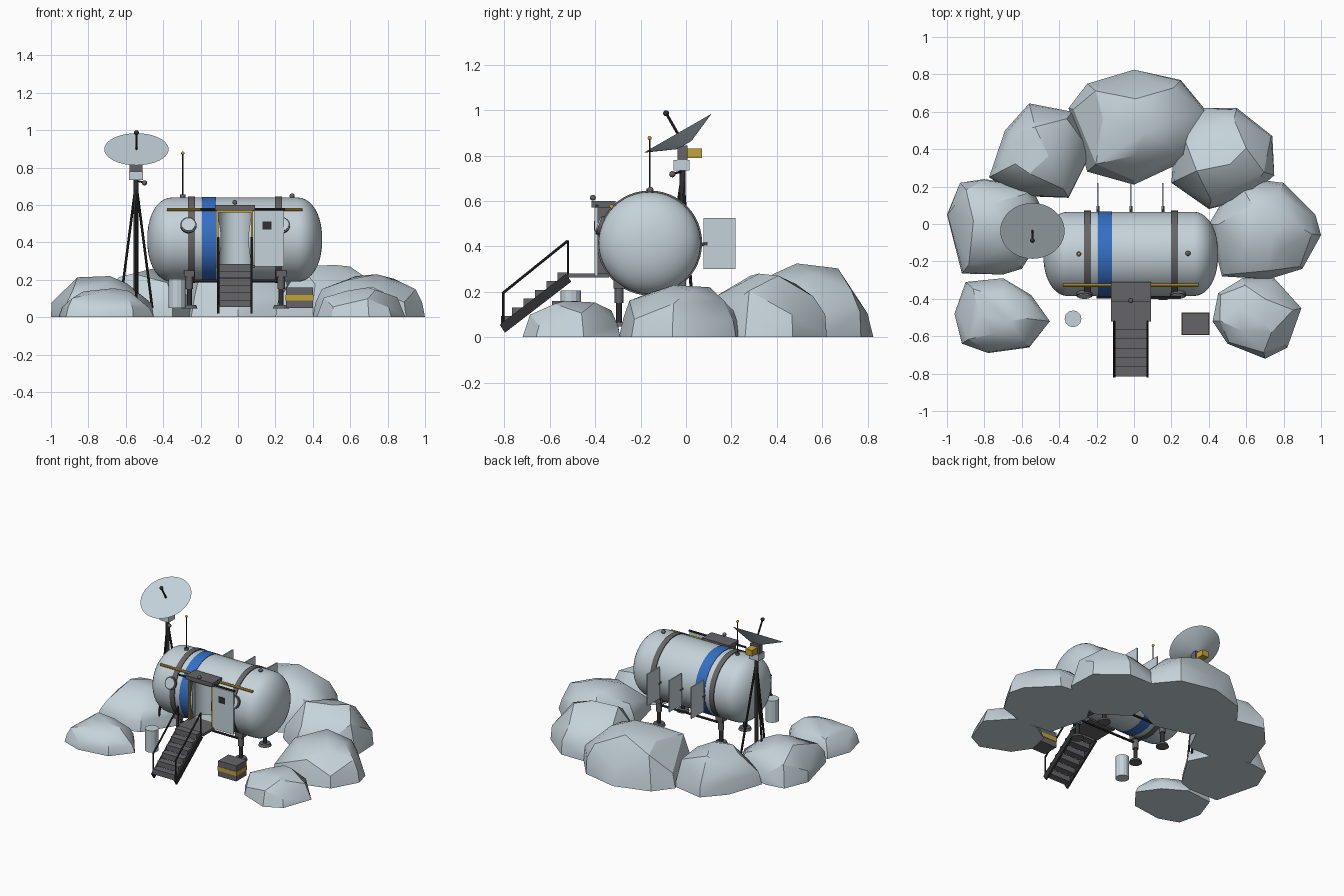
import bpy, bmesh, math, random
from mathutils import Vector, Matrix

if "Cube" in bpy.data.objects:
    bpy.data.objects.remove(bpy.data.objects["Cube"])

def material(name, rgb):
    m = bpy.data.materials.new(name)
    m.diffuse_color = (*rgb, 1)
    m.use_nodes = True
    m.node_tree.nodes["Principled BSDF"].inputs["Base Color"].default_value = m.diffuse_color
    return m

PALE = material("pale grey", (0.56, 0.65, 0.70))
GREY = material("mid grey", (0.13, 0.13, 0.14))
DARK = material("charcoal", (0.03, 0.03, 0.033))
GOLD = material("yellow", (0.55, 0.36, 0.04))
BLUE = material("blue", (0.035, 0.16, 0.55))

def finish(bm, name, mat, smooth=None):
    bmesh.ops.recalc_face_normals(bm, faces=bm.faces)
    me = bpy.data.meshes.new(name)
    bm.to_mesh(me)
    bm.free()
    ob = bpy.data.objects.new(name, me)
    bpy.context.collection.objects.link(ob)
    me.materials.append(mat)
    if smooth:
        shade(ob, smooth)
    return ob

def shade(ob, angle):
    bpy.ops.object.select_all(action='DESELECT')
    ob.select_set(True)
    bpy.context.view_layer.objects.active = ob
    bpy.ops.object.shade_smooth_by_angle(angle=math.radians(angle))

def box(name, mat, x0, x1, y0, y1, z0, z1):
    bm = bmesh.new()
    bmesh.ops.create_cube(bm, size=1)
    for v in bm.verts:
        v.co = Vector(((x0 + x1) / 2 + v.co.x * (x1 - x0),
                       (y0 + y1) / 2 + v.co.y * (y1 - y0),
                       (z0 + z1) / 2 + v.co.z * (z1 - z0)))
    return finish(bm, name, mat)

def rod(name, mat, a, b, r, segs=12, r2=None, smooth=40):
    a, b = Vector(a), Vector(b)
    bm = bmesh.new()
    rot = (b - a).to_track_quat('Z', 'Y').to_matrix().to_4x4()
    bmesh.ops.create_cone(bm, cap_ends=True, segments=segs, radius1=r,
                          radius2=r if r2 is None else r2, depth=(b - a).length,
                          matrix=Matrix.Translation((a + b) / 2) @ rot)
    return finish(bm, name, mat, smooth)

def ball(name, mat, c, r):
    bm = bmesh.new()
    bmesh.ops.create_uvsphere(bm, u_segments=12, v_segments=8, radius=r, matrix=Matrix.Translation(c))
    return finish(bm, name, mat, 60)

# Rocks: tapered layers of a footprint, wrapped in a convex hull
def rock(name, h, foot, seed):
    rnd = random.Random(seed)
    xs, ys = zip(*foot)
    c = Vector(((min(xs) + max(xs)) / 2, (min(ys) + max(ys)) / 2, 0))
    bm = bmesh.new()
    for s, t in ((1, 0), (0.97, 0.35), (0.83, 0.72), (0.5, 0.96)):
        for i, (x, y) in enumerate(foot):
            if t > 0.6 and i % 2 == (t > 0.9):
                continue
            k = s * (1 if t == 0 else rnd.uniform(0.94, 1.02))
            z = t * h * (1 if t == 0 else rnd.uniform(0.85, 1.03))
            bm.verts.new(c + Vector(((x - c.x) * k, (y - c.y) * k, z)))
    bm.verts.new(c + Vector((0.04, -0.03, h)))
    res = bmesh.ops.convex_hull(bm, input=bm.verts)
    bmesh.ops.delete(bm, geom=[v for v in bm.verts if not v.link_faces], context='VERTS')
    bmesh.ops.dissolve_limit(bm, angle_limit=0.05, verts=bm.verts, edges=bm.edges)
    return finish(bm, name, PALE, 28)

rock("rock_left_front", 0.155, [(-.96, -.48), (-.90, -.31), (-.70, -.29), (-.55, -.38),
     (-.45, -.52), (-.56, -.66), (-.78, -.69), (-.92, -.64)], 1)
rock("rock_left", 0.22, [(-1, .05), (-.93, .22), (-.80, .24), (-.55, .2),
     (-.45, 0), (-.60, -.24), (-.70, -.27), (-.92, -.265)], 2)
rock("rock_left_back", 0.26, [(-.775, .25), (-.69, .5), (-.56, .645), (-.33, .6),
     (-.22, .4), (-.35, .14), (-.62, .15)], 3)
rock("rock_back", 0.325, [(-.35, .62), (-.25, .75), (0, .825), (.25, .77),
     (.39, .6), (.3, .35), (0, .21), (-.25, .28)], 4)
rock("rock_right_back", 0.28, [(.35, .62), (.55, .62), (.74, .47), (.75, .26),
     (.6, .13), (.4, .08), (.2, .22), (.22, .5)], 5)
rock("rock_right", 0.23, [(.55, .25), (.8, .22), (.97, .05), (1, -.06),
     (.9, -.24), (.72, -.295), (.47, -.28), (.4, 0)], 6)
rock("rock_right_front", 0.16, [(.45, -.37), (.58, -.29), (.75, -.29), (.895, -.45),
     (.82, -.66), (.70, -.72), (.5, -.64), (.42, -.52)], 7)

# Habitat hull: capsule spun about x, with rounded ends
CX, CY, CZ, R = -0.0175, -0.16, 0.415, 0.225
prof = []
for i in range(11):
    a = math.pi / 2 * i / 10
    prof.append((0.4675 - 0.13 * (1 - math.sin(a)), R * math.cos(a) ** 0.9 if i < 10 else 0))
prof = [(-x, r) for x, r in reversed(prof)] + prof
bm = bmesh.new()
vs = [bm.verts.new((CX + x, CY, CZ + r)) for x, r in prof]
es = [bm.edges.new(p) for p in zip(vs, vs[1:])]
bmesh.ops.spin(bm, geom=vs + es, cent=(CX, CY, CZ), axis=(1, 0, 0), angle=2 * math.pi, steps=48)
bmesh.ops.remove_doubles(bm, verts=bm.verts, dist=0.0005)
hull = finish(bm, "hull", PALE)

# Curved doorway recess cut into the hull
cutter = rod("doorway_cutter", PALE, (CX, -0.335, 0.278), (CX, -0.335, 0.572), 0.088, 32, smooth=None)
cutter.hide_render = True
mod = hull.modifiers.new("doorway", 'BOOLEAN')
mod.operation, mod.solver, mod.object = 'DIFFERENCE', 'EXACT', cutter
bpy.context.view_layer.objects.active = hull
bpy.ops.object.modifier_apply(modifier="doorway")
bpy.data.objects.remove(cutter)
shade(hull, 30)

# Hull bands
for n, m, x0, x1, r in (("rib_left", GREY, -.267, -.23, .231), ("rib_right", GREY, .198, .235, .231),
                        ("blue_band", BLUE, -.193, -.118, .228)):
    rod(n, m, (x0, CY, CZ), (x1, CY, CZ), r, 48)

# Landing legs with sleeves, brackets and foot pads
for sx, x in (("left", -.26), ("right", .23)):
    for sy, y in (("front", -.295), ("back", -.025)):
        n = f"{sy}_{sx}_leg"
        rod(n, DARK, (x, y, .06), (x, y, .26), .014)
        rod(n + "_sleeve", GREY, (x, y, .15), (x, y, .25), .02)
        box(n + "_bracket", GREY, x - .028, x + .028, y - .025, y + .025, .215, .25)
        rod(n + "_pad", GREY, (x, y, .048), (x, y, .066), .043, 16, .036)
for y in (-.295, -.025):
    rod("underframe_beam", DARK, (-.26, y, .195), (.23, y, .195), .008, 8)

# Portholes
d = Vector((0, -math.cos(.34), math.sin(.34)))
for x in (-.265, .235):
    c = Vector((x, CY, CZ))
    rod("porthole_rim", GREY, c + d * .2, c + d * .238, .043, 24)
    rod("porthole_glass", PALE, c + d * .2, c + d * .243, .035, 24)

# Airlock frame, header, sliding door
for x in (-.116, .07):
    box("door_jamb", GREY, x, x + .011, -.392, -.31, .278, .575)
    box("door_trim", GOLD, x, x + .011, -.4, -.392, .278, .575)
box("door_trim_top", GOLD, -.116, .081, -.4, -.392, .56, .572)
box("door_header", GREY, -.123, .09, -.415, -.31, .572, .6)
rod("door_rail", DARK, (-.2, -.392, .578), (.25, -.392, .578), .007, 8)
box("sliding_door", PALE, .085, .245, -.402, -.388, .27, .572)
box("sliding_door_window", DARK, .13, .18, -.406, -.4, .47, .512)
ball("door_lamp", GREY, (-.017, -.41, .614), .013)
rod("grab_rail", GOLD, (-.38, -.328, .576), (.345, -.328, .576), .009, 8)

# Platform and stairs
box("platform", GREY, -.123, .09, -.52, -.34, .262, .28)
for i in range(6):
    y, z = -.515 - .05 * i, .285 - .0385 * i
    box("stair_tread", GREY, -.1, .068, y - .05, y, z - .038, z)
for x in (-.112, .066):
    bm = bmesh.new()
    f = bm.faces.new([bm.verts.new((x, y, z)) for y, z in
                      ((-.82, .055), (-.797, .02), (-.505, .245), (-.53, .278))])
    g = bmesh.ops.extrude_face_region(bm, geom=[f])
    bmesh.ops.translate(bm, vec=(.012, 0, 0), verts=[v for v in g["geom"] if isinstance(v, bmesh.types.BMVert)])
    finish(bm, "stair_stringer", DARK)
    xc = x + .006
    rod("handrail", DARK, (xc, -.808, .193), (xc, -.52, .425), .006, 8)
    rod("handrail_post", DARK, (xc, -.805, .045), (xc, -.805, .195), .005, 8)
    rod("handrail_post", DARK, (xc, -.52, .265), (xc, -.52, .425), .005, 8)

# Radiator fins on the back
for x in (-.193, -.017, .155):
    box("radiator_fin", PALE, x - .004, x + .004, .077, .218, .3, .525)
    rod("radiator_arm", GREY, (x, .04, .41), (x, .095, .41), .008, 8)

# Whip antenna and roof beacon
rod("whip_base", GREY, (-.295, CY, .63), (-.295, CY, .655), .014)
rod("whip_antenna", DARK, (-.295, CY, .64), (-.295, CY, .875), .004, 8)
ball("whip_tip", GOLD, (-.295, CY, .877), .009)
ball("roof_beacon", GREY, (.289, -.157, .648), .014)

# Dish mast with tripod
MX, MY = -.545, -.015
rod("dish_mast", DARK, (MX, MY, .05), (MX, MY, .74), .013)
for a in (30, 150, 270):
    a = math.radians(a)
    rod("tripod_leg", DARK, (MX, MY, .72), (MX + .1 * math.cos(a), MY + .1 * math.sin(a), .05), .007, 8)
box("mast_head", PALE, MX - .037, MX + .037, -.055, .015, .735, .78)
box("dish_mount", GREY, MX - .034, MX + .034, -.037, .007, .78, .845)
box("receiver_box", GOLD, MX - .025, MX + .025, .007, .07, .788, .83)
ball("mast_lamp", GREY, (-.5, -.06, .718), .014)
rod("mast_lamp_arm", DARK, (MX, MY, .73), (-.5, -.06, .72), .005, 8)

# Dish and feed
c, n = Vector((-.543, -.037, .898)), Vector((0, -.498, .867))
rod("dish", PALE, c - n * .06, c, .036, 40, .172)
rod("dish_feed", DARK, c, c + n * .1, .006, 8)
ball("feed_tip", DARK, c + n * .102, .013)

# Barrel and crate
rod("barrel", PALE, (-.326, -.507, .05), (-.326, -.507, .205), .045, 12, smooth=20)
box("crate", GREY, .257, .4, -.59, -.475, .05, .16)
box("crate_stripe", GOLD, .254, .403, -.593, -.472, .09, .12)
